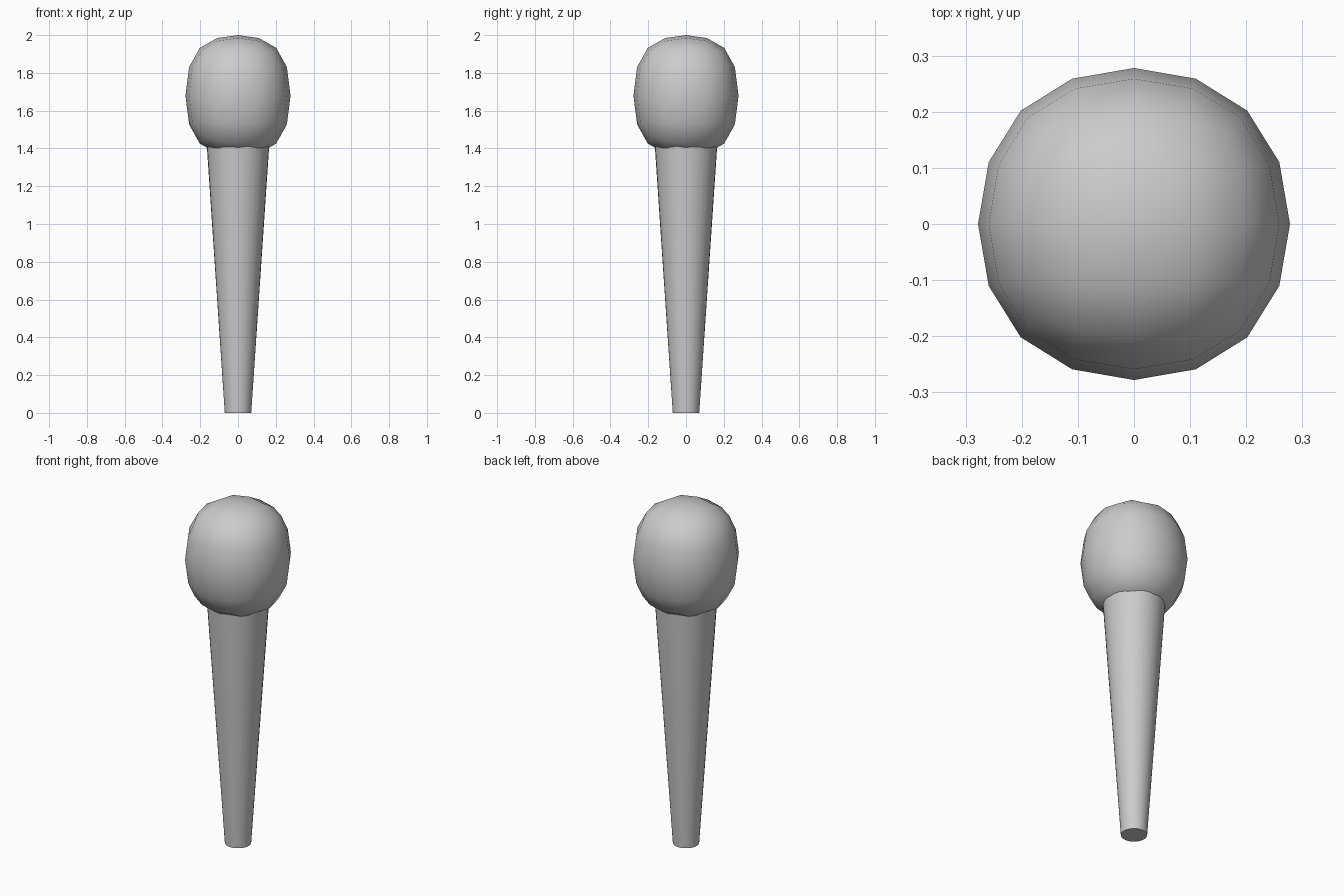
import bpy
import math

if "Cube" in bpy.data.objects:
    bpy.data.objects.remove(bpy.data.objects["Cube"])

# Tapered handle, running slightly up inside the head
bpy.ops.mesh.primitive_cone_add(vertices=32, radius1=0.07, radius2=0.171,
                                depth=1.5, location=(0, 0, 0.75))
handle = bpy.context.object
handle.name = "handle"
bpy.ops.object.shade_smooth_by_angle(angle=math.radians(40))

# Rounded head: a subdivided box, fitted to size
HALF_WIDTH, HALF_HEIGHT, CENTRE_Z = 0.278, 0.321, 1.679
bpy.ops.mesh.primitive_cube_add(size=2)
head = bpy.context.object
head.name = "head"
sub = head.modifiers.new("round", 'SUBSURF')
sub.levels = sub.render_levels = 2
bpy.ops.object.modifier_apply(modifier=sub.name)

extent = max(v.co.x for v in head.data.vertices)
for v in head.data.vertices:
    x, y, t = v.co / extent
    t *= 1 + 0.32 * (1 - abs(t))      # fuller shoulders
    v.co = (x * HALF_WIDTH, y * HALF_WIDTH, CENTRE_Z + t * HALF_HEIGHT)
bpy.ops.object.shade_smooth()
